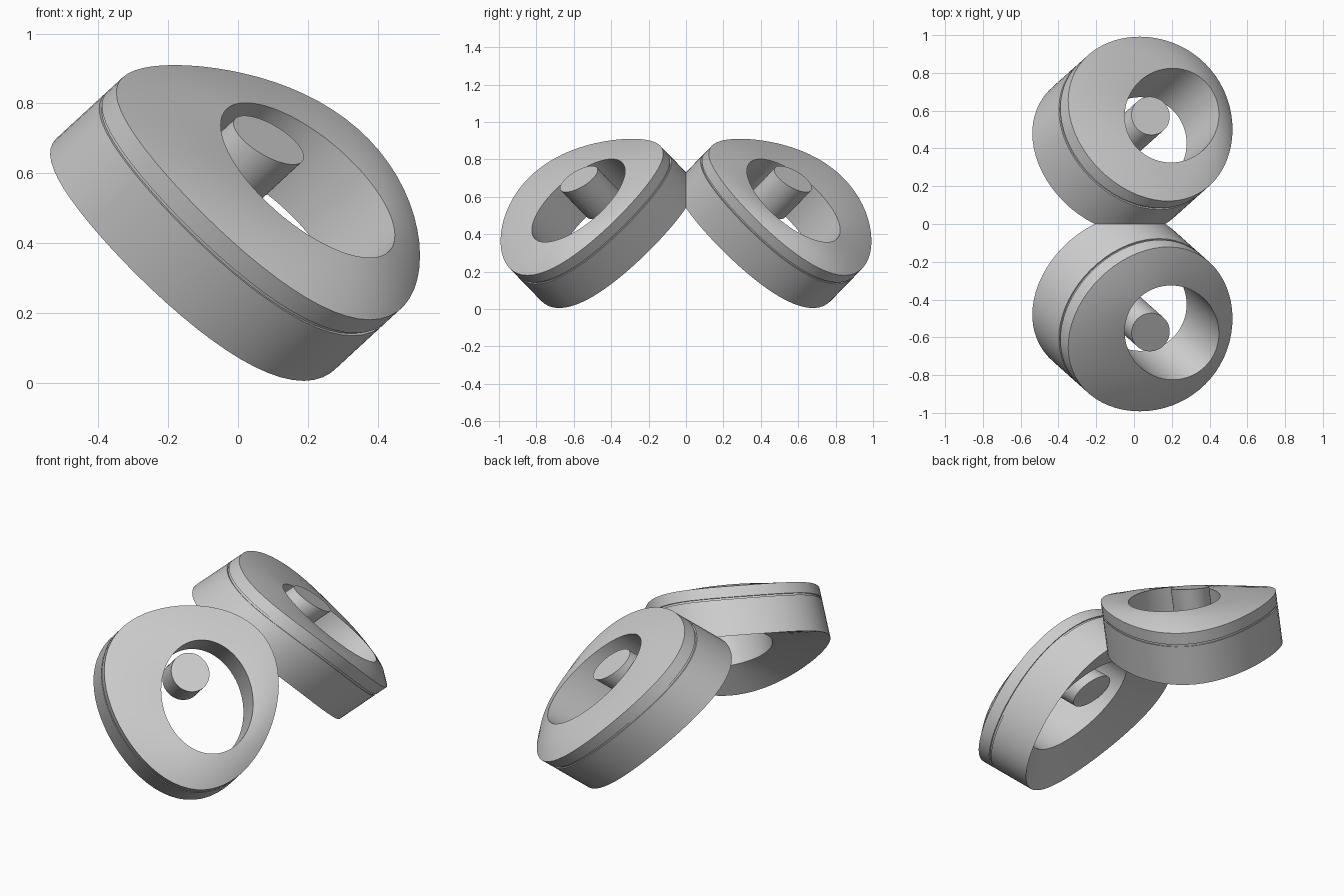
import bpy, bmesh, math
from mathutils import Vector

cube = bpy.data.objects.get("Cube")
if cube:
    bpy.data.objects.remove(cube, do_unlink=True)

SIDES = 64
LEAN = Vector((0.19, -0.17, 0.175))      # leaning axis, base to shoulder
BASE = Vector((-0.092, -0.398, 0.37))    # centre of the base

grey = bpy.data.materials.new("mid_grey")
grey.use_nodes = True
grey.diffuse_color = (0.6, 0.6, 0.6, 1)
grey.node_tree.nodes["Principled BSDF"].inputs["Base Color"].default_value = (0.6, 0.6, 0.6, 1)


def tilted(slope, across, drop, bend=0.0, egg=0.0):
    """Half-axes of a tilted oval (downhill, level), lift of its sides, uphill widening."""
    return (Vector((slope, -slope, -drop)), Vector((across, across, 0)),
            Vector((0, 0, bend)), egg)


OUTER = tilted(0.28, 0.333, 0.365, 0.085, 0.07)
MIDDLE = tilted(0.229, 0.254, 0.293, 0.04, 0.035)
HOLE = tilted(0.178, 0.175, 0.222)
POST = tilted(0.07, 0.073, 0.07)


def ring(bm, centre, axes, scale=1.0):
    down, side, lift, egg = axes
    verts = []
    for i in range(SIDES):
        c, s = math.cos(math.tau * i / SIDES), math.sin(math.tau * i / SIDES)
        flat = down * c + side * s * (1 - egg * c)
        verts.append(bm.verts.new(centre + flat * scale + lift * s * s))
    return verts


def bridge(bm, low, high):
    for i in range(SIDES):
        j = (i + 1) % SIDES
        bm.faces.new((low[i], low[j], high[j], high[i]))


def finish(bm, name):
    bmesh.ops.recalc_face_normals(bm, faces=bm.faces)
    # Trim at the middle plane so the two halves meet cleanly
    bmesh.ops.bisect_plane(bm, geom=bm.verts[:] + bm.edges[:] + bm.faces[:],
                           plane_co=(0, 0, 0), plane_no=(0, 1, 0), clear_outer=True)
    mesh = bpy.data.meshes.new(name)
    bm.to_mesh(mesh)
    bm.free()
    mesh.materials.append(grey)
    obj = bpy.data.objects.new(name, mesh)
    bpy.context.collection.objects.link(obj)
    bpy.ops.object.select_all(action="DESELECT")
    obj.select_set(True)
    bpy.context.view_layer.objects.active = obj
    bpy.ops.object.shade_smooth_by_angle(angle=math.radians(25))
    mirror = obj.modifiers.new("mirror", "MIRROR")
    mirror.use_axis = (False, True, False)
    mirror.use_mirror_merge = False


# Housing: wall, thin groove, shoulder, sloping top, hole and hollowed underside
bm = bmesh.new()
rings = [ring(bm, BASE + LEAN * t, OUTER, s) for t, s in
         ((0, 1), (0.74, 1), (0.74, 0.985), (0.78, 0.985), (0.78, 1), (1, 1))]
rim = Vector((0.2, -0.575, 0.58))
rings.append(ring(bm, (BASE + LEAN + rim) / 2 + LEAN * 0.04, MIDDLE))
rings.append(ring(bm, rim, HOLE))
rings.append(ring(bm, rim - LEAN * 0.9, HOLE))
for low, high in zip(rings, rings[1:] + rings[:1]):
    bridge(bm, low, high)
finish(bm, "ring_housings")

# Short post standing in the hole
bm = bmesh.new()
tip = Vector((0.088, -0.573, 0.695))
bottom = ring(bm, tip - LEAN * 0.82, POST)
top = ring(bm, tip, POST)
bridge(bm, bottom, top)
bm.faces.new(bottom)
bm.faces.new(top)
finish(bm, "centre_posts")
